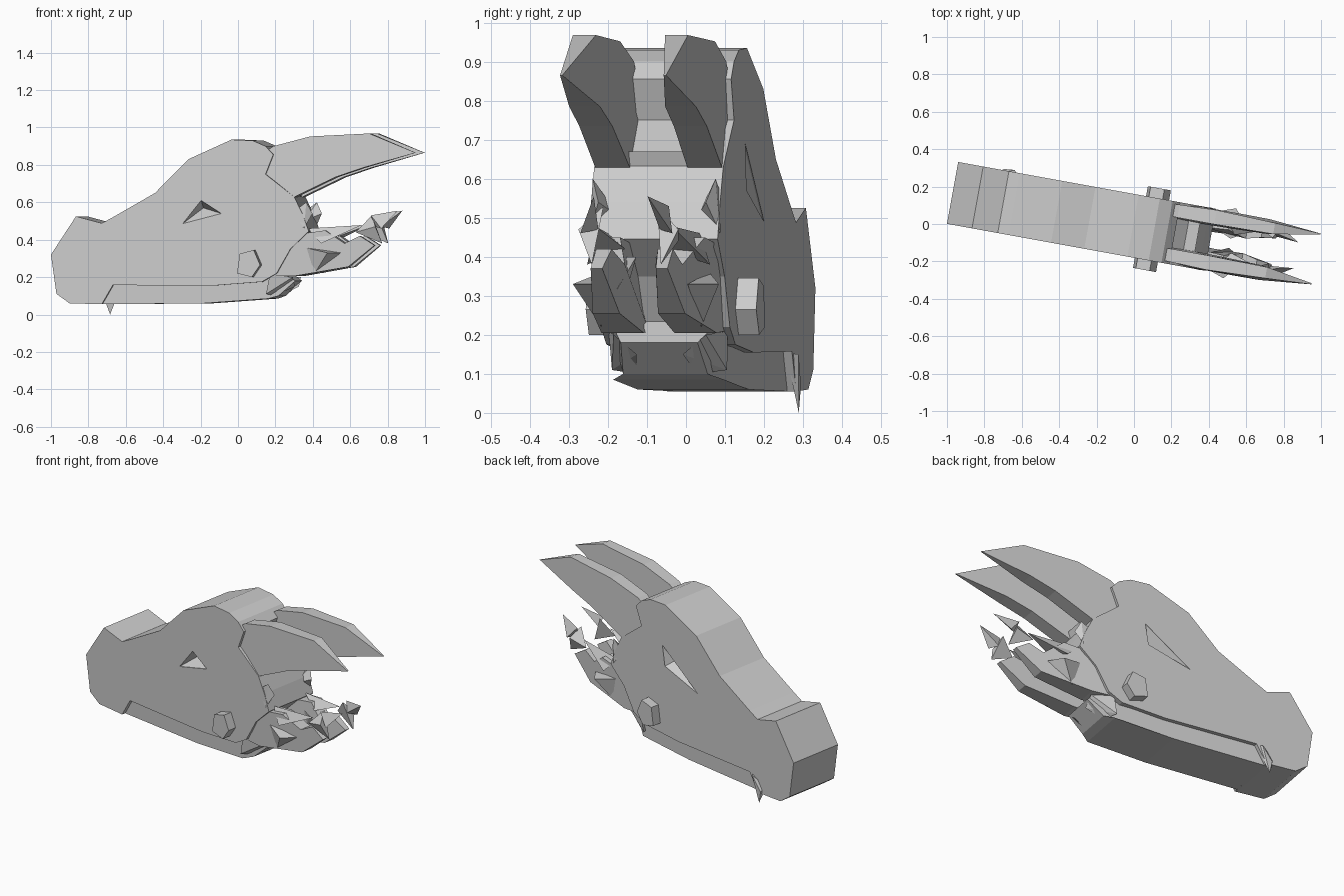
import bpy, bmesh, math
from mathutils import Matrix, Vector

cube = bpy.data.objects.get("Cube")
if cube:
    bpy.data.objects.remove(cube)

grey = bpy.data.materials.new("stone_grey")
grey.use_nodes = True
COLOUR = (0.6, 0.6, 0.6, 1)
grey.diffuse_color = COLOUR
grey.node_tree.nodes["Principled BSDF"].inputs["Base Color"].default_value = COLOUR

# the whole head is turned slightly about the vertical axis
TURN = Matrix.Translation((0, -0.01, 0)) @ Matrix.Rotation(math.radians(-10.3), 4, 'Z')
HALF = 0.168


def finish(name, bm):
    bmesh.ops.recalc_face_normals(bm, faces=bm.faces[:])
    bm.transform(TURN)
    mesh = bpy.data.meshes.new(name)
    bm.to_mesh(mesh)
    bm.free()
    mesh.materials.append(grey)
    obj = bpy.data.objects.new(name, mesh)
    bpy.context.collection.objects.link(obj)
    return obj


def prism(name, outline, a, b):
    """Side outline of (along, up) points, or (along, up, a, b), spanned across the head."""
    bm = bmesh.new()
    rings = [[], []]
    for p in outline:
        across = p[2:] or (a, b)
        for ring, v in zip(rings, across):
            ring.append(bm.verts.new((p[0], v, p[1])))
    bm.faces.new(rings[0])
    bm.faces.new(rings[1][::-1])
    n = len(outline)
    for i in range(n):
        j = (i + 1) % n
        bm.faces.new((rings[0][i], rings[0][j], rings[1][j], rings[1][i]))
    return finish(name, bm)


def hull(name, points, side=1):
    bm = bmesh.new()
    for u, v, z in points:
        bm.verts.new((u, v * side, z))
    bmesh.ops.convex_hull(bm, input=bm.verts[:])
    return finish(name, bm)


# skull slab with snout bump, brow, crest and upper jaw line
skull = prism("skull", [
    (-.986, .32), (-.956, .11), (-.885, .06), (-.71, .055), (-.65, .157),
    (-.1, .155), (.16, .175), (.24, .22), (.315, .35), (.415, .445),
    (.38, .54), (.335, .63), (.18, .75), (.222, .855), (.18, .9),
    (.11, .93), (-.005, .935), (-.24, .83), (-.42, .65), (-.65, .52),
    (-.71, .488), (-.85, .525)], -HALF, HALF)

# lower jaw, a little narrower than the skull
prism("lower_jaw", [
    (-.72, .055), (-.16, .06), (.19, .085), (.24, .1, -.11, .11),
    (.33, .18, -.1, .1), (.24, .24), (-.7, .2)], -.145, .145)

# sunken eyes
eyes = {"left": (1, [(.02, .69), (0, .57), (-.25, .49)], (-.03, .6)),
        "right": (-1, [(-.27, .486), (-.17, .61), (-.06, .54)], (-.17, .57))}
for label, (side, corners, deep) in eyes.items():
    cutter = hull(label + "_eye_cutter",
                  [(u, HALF + d, z) for u, z in corners for d in (-.004, .03)]
                  + [(deep[0], .1, deep[1])], side)
    cutter.hide_render = True
    cutter.hide_viewport = True
    cut = skull.modifiers.new(label + "_eye", 'BOOLEAN')
    cut.operation = 'DIFFERENCE'
    cut.solver = 'EXACT'
    cut.object = cutter

# fang under the snout
hull("left_fang", [(-.76, .15, .1), (-.66, .15, .155), (-.68, .18, .15),
                   (-.74, .175, .07), (-.726, .172, 0)])

# bar joining the horn roots
prism("horn_bar", [(.15, .67), (.15, .6), (.33, .628), (.345, .67)], -.14, .14)

for label, s in (("left", 1), ("right", -1)):
    # swept back horn, flat outside and wedge shaped inside
    horn = [(.12, .83, .15, .09), (.22, .9, .155, .085), (.42, .952, .162, .085),
            (.74, .968, .15, .09), (.99, .865, .138, .132), (.71, .785, .165, .085),
            (.56, .735, .166, .08), (.335, .628, .165, .075), (.15, .7, .15, .07)]
    prism(label + "_horn", [(u, z, a * s, b * s) for u, z, a, b in horn], 0, 0)

    # cheek stud
    stud = [(.05, .325), (.125, .345), (.16, .265), (.115, .2), (.035, .22)]
    prism(label + "_cheek_stud", stud, .14 * s, .222 * s)

    # ragged frill behind the cheek
    frill = [(.2, .21, .15, .05), (.36, .43, .16, .06), (.5, .45, .15, .07),
             (.6, .38, .11, .04), (.68, .42, .1, .06), (.76, .37, .1, .07),
             (.62, .255, .12, .05), (.33, .205, .15, .04)]
    prism(label + "_frill", [(u, z, a * s, b * s) for u, z, a, b in frill], 0, 0)
    hull(label + "_frill_upper_spike", [(.4, .12, .46), (.48, .16, .38), (.54, .05, .42),
                                        (.69, .1, .478)], s)
    hull(label + "_frill_outer_spike", [(.38, .14, .36), (.44, .13, .22), (.58, .12, .33),
                                        (.52, .19, .33)], s)
    hull(label + "_frill_inner_spike", [(.4, .08, .4), (.45, .08, .25), (.6, .07, .3),
                                        (.52, .025, .4)], s)

    # loose shards trailing the frill
    hull(label + "_shard", [(.66, .11, .44), (.74, .07, .53), (.77, .13, .47),
                            (.8, .09, .38)], s)
    hull(label + "_shard_tip", [(.74, .1, .53), (.88, .07, .555), (.8, .12, .46),
                                (.76, .08, .47)], s)

    # spur at the back corner of the skull
    hull(label + "_spur", [(.33, .165, .55), (.4, .16, .6), (.43, .14, .54),
                           (.39, .17, .46), (.34, .1, .5)], s)

    # jaw hinge wedge
    hull(label + "_jaw_hinge", [(.18, .15, .11), (.2, .155, .21), (.32, .12, .2),
                                (.32, .06, .15), (.22, .08, .1)], s)
